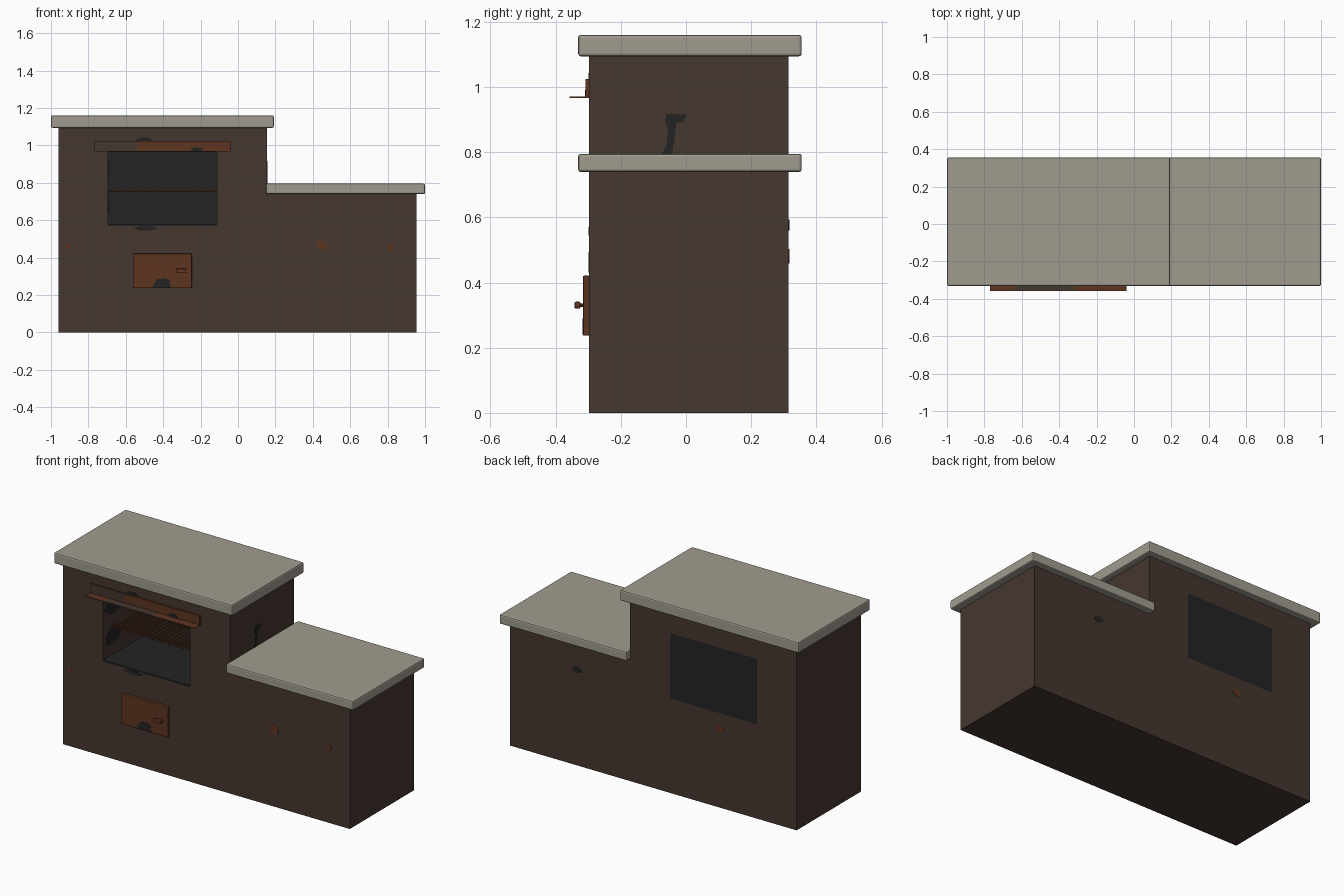
import bpy, bmesh, math, random
from mathutils import Vector

if "Cube" in bpy.data.objects:
    bpy.data.objects.remove(bpy.data.objects["Cube"])
random.seed(4)


def mat(name, c):
    m = bpy.data.materials.new(name)
    m.diffuse_color = (*c, 1)
    m.use_nodes = True
    m.node_tree.nodes["Principled BSDF"].inputs["Base Color"].default_value = m.diffuse_color
    return m


BROWN = mat("brown_brick", (0.060, 0.038, 0.029))
STONE = mat("pale_stone", (0.355, 0.330, 0.275))
RUST = mat("rust", (0.110, 0.035, 0.015))
SOOT = mat("soot", (0.017, 0.017, 0.0175))


def finish(name, bm, m):
    bmesh.ops.recalc_face_normals(bm, faces=bm.faces[:])
    me = bpy.data.meshes.new(name)
    bm.to_mesh(me)
    bm.free()
    me.materials.append(m)
    ob = bpy.data.objects.new(name, me)
    bpy.context.collection.objects.link(ob)
    return ob


def box(name, m, x, y, z, bevel=0):
    """Box from (min, max) ranges, optionally with rounded edges."""
    bm = bmesh.new()
    bmesh.ops.create_cube(bm, size=1)
    for v in bm.verts:
        v.co = Vector([r[0] + (c + 0.5) * (r[1] - r[0]) for c, r in zip(v.co, (x, y, z))])
    if bevel:
        bmesh.ops.bevel(bm, geom=bm.edges[:], offset=bevel, segments=2,
                        profile=0.5, affect='EDGES')
    return finish(name, bm, m)


def plate(name, m, pts, axis, at, depth):
    """Thin plate from a 2D outline; axis 'y' uses (x, z), axis 'x' uses (y, z)."""
    bm = bmesh.new()
    place = (lambda a, b, d: (a, d, b)) if axis == 'y' else (lambda a, b, d: (d, a, b))
    lo = [bm.verts.new(place(a, b, at)) for a, b in pts]
    hi = [bm.verts.new(place(a, b, at + depth)) for a, b in pts]
    bm.faces.new(lo)
    bm.faces.new(hi)
    n = len(pts)
    for i in range(n):
        j = (i + 1) % n
        bm.faces.new((lo[i], lo[j], hi[j], hi[i]))
    return finish(name, bm, m)


def blot(name, m, a, b, ra, rb, axis, at, depth):
    """Irregular round stain."""
    n = 12
    pts = []
    for i in range(n):
        t, k = 2 * math.pi * i / n, random.uniform(0.8, 1.05)
        pts.append((a + ra * k * math.cos(t), b + rb * k * math.sin(t)))
    return plate(name, m, pts, axis, at, depth)


def rod(name, m, p, q, r, sides=8):
    bm = bmesh.new()
    p, q = Vector(p), Vector(q)
    d = q - p
    mx = d.to_track_quat('Z', 'Y').to_matrix().to_4x4()
    mx.translation = (p + q) / 2
    bmesh.ops.create_cone(bm, cap_ends=True, segments=sides, radius1=r, radius2=r,
                          depth=d.length, matrix=mx)
    return finish(name, bm, m)


F, B = -0.297, 0.315          # front and back of the masonry
L, M, R = -0.96, 0.155, 0.955  # left, joint and right
OL, OR = -0.695, -0.112       # firebox opening
Z1, Z2 = 0.57, 0.965

# masonry blocks
box("stove_base", BROWN, (L, M), (F, B), (0, Z1))
box("left_pier", BROWN, (L, OL), (F, B), (Z1, Z2))
box("right_pier", BROWN, (OR, M), (F, B), (Z1, Z2))
box("lintel", BROWN, (L, M), (F, B), (Z2, 1.10))
box("side_counter", BROWN, (M, R), (F, B), (0, 0.745))

# stone tops
box("tall_top", STONE, (-1, 0.192), (-0.331, 0.355), (1.094, 1.16), 0.008)
box("low_top", STONE, (0.15, 1), (-0.331, 0.355), (0.739, 0.795), 0.008)

# firebox lining
box("firebox_back", SOOT, (OL, OR), (B - 0.015, B), (Z1, Z2))
box("firebox_floor", SOOT, (OL, OR), (F, B - 0.015), (Z1, Z1 + 0.009))

# cooking grate
GZ = 0.765
for i in range(19):
    x = -0.665 + i * 0.029
    rod("grate_bar", RUST, (x, -0.25, GZ), (x, 0.26, GZ), 0.006)
for y in (-0.2, 0.2):
    rod("grate_cross_bar", RUST, (OL, y, GZ - 0.008), (OR, y, GZ - 0.008), 0.005)

# smoke hood: upright strip and projecting lip, partly rusted
for a, b, m in ((-0.77, -0.54, BROWN), (-0.54, -0.04, RUST)):
    box("hood_upright", m, (a, b), (-0.308, F), (0.966, 1.024))
for a, b, m in ((-0.77, -0.64, RUST), (-0.64, -0.32, BROWN), (-0.32, -0.04, RUST)):
    box("hood_lip", m, (a, b), (-0.358, -0.303), (0.966, 0.970))

# ash door and handle
box("ash_door", RUST, (-0.562, -0.247), (-0.316, F), (0.237, 0.421), 0.003)
box("door_handle", RUST, (-0.33, -0.277), (-0.342, -0.324), (0.32, 0.341), 0.004)
for x in (-0.32, -0.287):
    rod("handle_post", RUST, (x, -0.33, 0.33), (x, -0.312, 0.33), 0.005)

# soot stains
T = 0.002
blot("soot_above_hood", SOOT, -0.5, 1.028, 0.045, 0.018, 'y', F, -T)
blot("soot_on_hood", SOOT, -0.22, 0.978, 0.035, 0.012, 'y', -0.308, -T)
blot("soot_below_opening", SOOT, -0.495, 0.557, 0.068, 0.013, 'y', F, -T)
plate("soot_on_door", SOOT, [(-0.455, 0.24), (-0.36, 0.24), (-0.365, 0.278), (-0.39, 0.29),
                             (-0.43, 0.284), (-0.45, 0.262)], 'y', -0.316, -T)
plate("soot_on_side", SOOT, [(-0.075, 0.794), (-0.042, 0.794), (-0.034, 0.85), (-0.03, 0.888),
                             (-0.008, 0.893), (0.002, 0.915), (-0.06, 0.917), (-0.065, 0.895),
                             (-0.055, 0.87), (-0.06, 0.82)], 'x', M, T)
blot("soot_on_back", SOOT, 0.51, 0.575, 0.033, 0.018, 'y', B, T)
blot("soot_inner_upper", SOOT, -0.2, 0.87, 0.08, 0.05, 'x', OL, T)
blot("soot_inner_lower", SOOT, -0.2, 0.69, 0.08, 0.05, 'x', OL, T)

# rust stains
blot("rust_spot_counter", RUST, 0.45, 0.467, 0.032, 0.027, 'y', F, -T)
blot("rust_spot_right", RUST, 0.815, 0.455, 0.018, 0.023, 'y', F, -T)
blot("rust_spot_left", RUST, -0.912, 0.458, 0.014, 0.018, 'y', F, -T)
blot("rust_spot_back", RUST, -0.45, 0.48, 0.028, 0.024, 'y', B, T)
